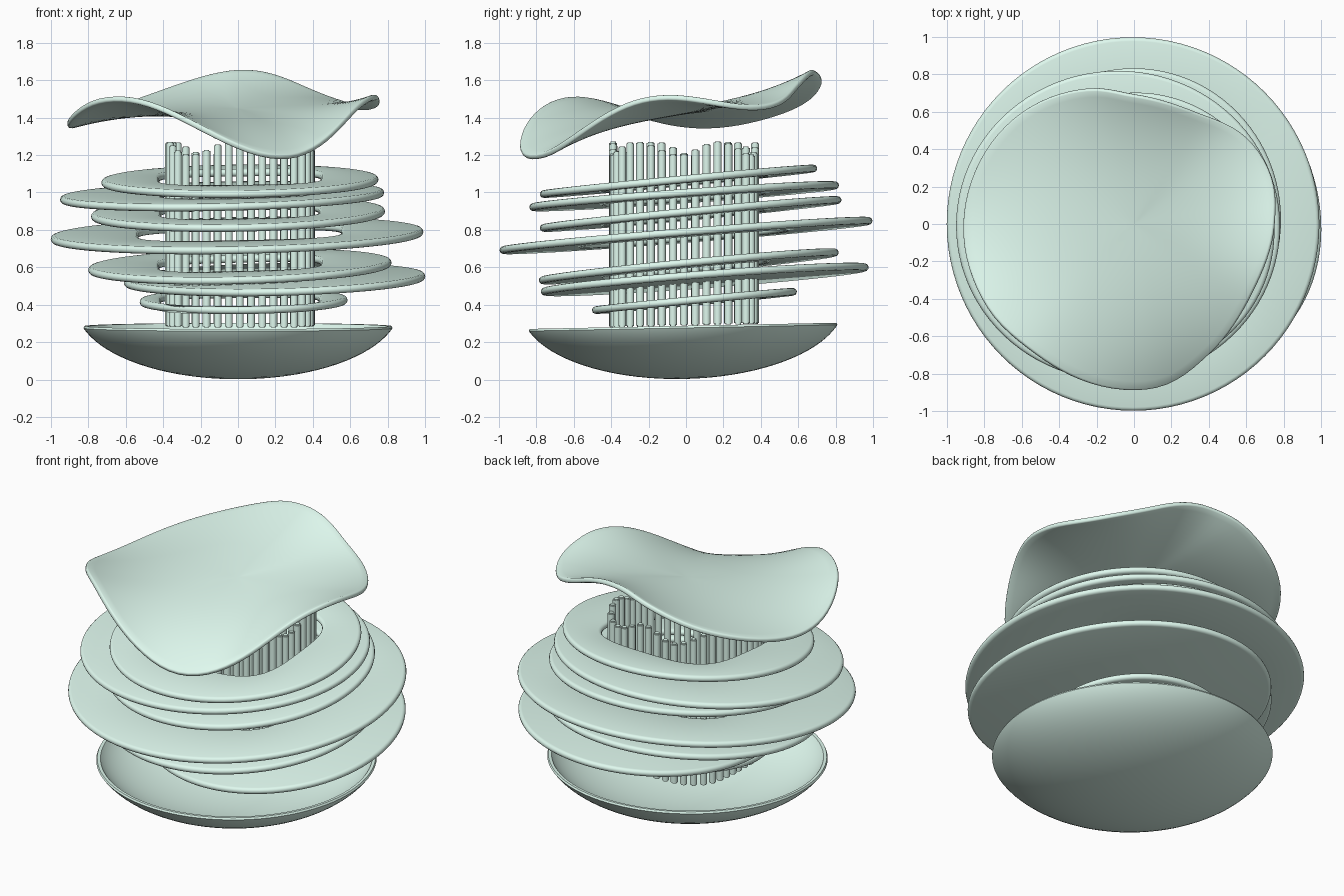
import bpy, bmesh, math
from mathutils import Vector

if "Cube" in bpy.data.objects:
    bpy.data.objects.remove(bpy.data.objects["Cube"])

glaze = bpy.data.materials.new("pale_green")
glaze.diffuse_color = (0.74, 0.95, 0.86, 1)
glaze.use_nodes = True
glaze.node_tree.nodes["Principled BSDF"].inputs["Base Color"].default_value = glaze.diffuse_color


def finish(name, bm, angle=40):
    bmesh.ops.recalc_face_normals(bm, faces=bm.faces[:])
    me = bpy.data.meshes.new(name)
    bm.to_mesh(me)
    bm.free()
    me.materials.append(glaze)
    ob = bpy.data.objects.new(name, me)
    bpy.context.collection.objects.link(ob)
    bpy.ops.object.select_all(action='DESELECT')
    ob.select_set(True)
    bpy.context.view_layer.objects.active = ob
    bpy.ops.object.shade_smooth_by_angle(angle=math.radians(angle))
    return ob


def rounded_square(t, n=3.5):
    """Radius factor of a rounded square outline at angle t."""
    return (abs(math.cos(t))**n + abs(math.sin(t))**n) ** (-1 / n)


def loft(name, rows, closed, seg=96):
    """Skin rows of (radius function of angle, z); a radius of None is a pole."""
    bm = bmesh.new()
    loops = []
    for radius, z in rows:
        if radius is None:
            loops.append([bm.verts.new((0, 0, z))] * seg)
            continue
        ring = []
        for i in range(seg):
            t = 2 * math.pi * i / seg
            x, y = radius(t)
            ring.append(bm.verts.new((x, y, z)))
        loops.append(ring)
    for k in range(len(loops) if closed else len(loops) - 1):
        a, b = loops[k], loops[(k + 1) % len(loops)]
        for i in range(seg):
            j = (i + 1) % seg
            f = list(dict.fromkeys([a[i], a[j], b[j], b[i]]))
            if len(f) > 2:
                bm.faces.new(f)
    return finish(name, bm)


def circle(r):
    return (lambda t: (r * math.cos(t), r * math.sin(t))) if r > 1e-6 else None


def periodic(table, deg):
    """Smooth periodic interpolation of (angle, value) pairs."""
    n = len(table)
    deg = (deg - table[0][0]) % 360 + table[0][0]

    def at(i):
        return table[i % n][0] + 360 * (i // n), table[i % n][1]
    for i in range(n):
        (a0, v0), (a1, v1), (a2, v2), (a3, v3) = (at(i + d) for d in (-1, 0, 1, 2))
        if a1 <= deg <= a2:
            h, t = a2 - a1, (deg - a1) / (a2 - a1)
            m1, m2 = (v2 - v0) / (a2 - a0) * h, (v3 - v1) / (a3 - a1) * h
            return ((2*t**3 - 3*t*t + 1) * v1 + (t**3 - 2*t*t + t) * m1
                    + (3*t*t - 2*t**3) * v2 + (t**3 - t*t) * m2)


# Shallow bowl base, slightly tilted up at the back
R, H, T = 0.825, 0.275, 0.025
rs = [R * math.sin(math.pi / 2 * i / 20) for i in range(21)]
outer = [(r, 0.38 * (1 - math.sqrt(1 - (r / 0.86)**2))) for r in rs]
inner = [(r * 0.97, z * (H - T + 0.01) / H + T) for r, z in reversed(outer)]
prof = outer + [(R * 0.993, H + 0.009)] + inner
bowl = loft("base_bowl", [(circle(r), z) for r, z in prof], False)
bowl.location = (0, -0.01, 0.003)
bowl.rotation_euler = (0.02, 0, 0)

# Tilted rings: x, y, z, radii, direction of first radius, hole, x slope, y slope
rings = [
    (0.01, -0.04, 1.060, 0.74, 0.745, 0, 0.43, 0.012, 0.095),
    (-0.085, -0.01, 0.980, 0.865, 0.83, 0, 0.42, 0.022, 0.072),
    (0.00, 0.025, 0.885, 0.785, 0.81, 0, 0.42, 0.018, 0.095),
    (-0.005, 0.00, 0.770, 0.995, 1.00, 0, 0.54, 0.020, 0.080),
    (0.01, 0.015, 0.605, 0.81, 0.805, 0, 0.43, 0.025, 0.095),
    (0.195, 0.10, 0.535, 0.91, 0.77, 119, 0, 0.035, 0.080),
    (0.03, 0.045, 0.420, 0.555, 0.55, 0, 0.42, 0.010, 0.093),
]
e = 0.020
for k, (x, y, z, ra, rb, turn, hole, sx, sy) in enumerate(rings):
    def rim(inset, ra=ra, rb=rb, turn=math.radians(turn)):
        def point(t):
            px, py = (ra - inset) * math.cos(t), (rb - inset) * math.sin(t)
            return (px * math.cos(turn) - py * math.sin(turn),
                    px * math.sin(turn) + py * math.cos(turn))
        return point

    def opening(grow, x=x, y=y, hole=hole):
        def point(t):
            r = (hole + grow) * rounded_square(t)
            return r * math.cos(t) - x + 0.01, r * math.sin(t) - y - 0.01
        return point
    arc = [math.radians(a) for a in range(-90, 91, 30)]
    rows = [(rim(e - e * math.cos(a)), e * math.sin(a)) for a in arc]
    if hole:
        rows += [(opening(e - e * math.cos(a)), e * math.sin(a)) for a in reversed(arc)]
    else:
        rows = [(None, -e)] + rows + [(None, e)]
    ring = loft(f"ring_{k + 1}", rows, bool(hole))
    ring.location = (x, y, z)
    ring.rotation_euler = (math.atan(sy), -math.atan(sx), 0)

# Thin rods standing on a rounded-square outline, tops rising and falling
dense = []
for i in range(2001):
    t = 2 * math.pi * i / 2000
    r = 0.38 * rounded_square(t)
    dense.append(Vector((r * math.cos(t) + 0.01, r * math.sin(t) - 0.01, 0)))
total = sum((b - a).length for a, b in zip(dense, dense[1:]))
count, run, idx = 44, 0.0, 0
for a, b in zip(dense, dense[1:]):
    if idx < count and run >= idx * total / count - 1e-4:
        bottom = 0.288 + 0.025 * a.y
        top = 1.237 + 0.035 * math.sin(6 * math.atan2(a.y, a.x) - math.radians(54))
        rod = bmesh.new()
        bmesh.ops.create_cone(rod, cap_ends=True, segments=14, radius1=0.021,
                              radius2=0.021, depth=top - bottom)
        caps = [ed for ed in rod.edges if abs(ed.verts[0].co.z - ed.verts[1].co.z) < 1e-4]
        bmesh.ops.bevel(rod, geom=caps, offset=0.006, segments=2, affect='EDGES')
        ob = finish(f"rod_{idx + 1}", rod)
        ob.location = (a.x, a.y, (top + bottom) / 2)
        idx += 1
    run += (b - a).length

# Wavy canopy sheet: rim radius and rim height by angle, smooth inside
radius = [(0, .75), (18, .775), (38, .755), (62, .68), (90, .69), (108, .76),
          (142, .86), (180, .91), (210, .90), (232, .87), (263, .885),
          (280, .875), (300, .80), (330, .73)]
height = [(-10, 1.515), (12, 1.475), (35, 1.455), (62, 1.57), (90, 1.65),
          (128, 1.50), (168, 1.355), (195, 1.41), (225, 1.51), (253, 1.37),
          (282, 1.185), (300, 1.23), (320, 1.385)]
SEG, ROWS = 96, 18
edge = [periodic(height, 360 * i / SEG) for i in range(SEG)]
base = sum(edge) / SEG
waves = []
for n in range(1, 8):
    w = [2 * math.pi * n * i / SEG for i in range(SEG)]
    waves.append((n, sum(h * math.cos(q) for h, q in zip(edge, w)) * 2 / SEG,
                  sum(h * math.sin(q) for h, q in zip(edge, w)) * 2 / SEG))
bm = bmesh.new()
prev = [bm.verts.new((0, 0, base - 0.01))] * SEG
for k in range(1, ROWS + 1):
    f = k / ROWS
    row = []
    for i in range(SEG):
        t = 2 * math.pi * i / SEG
        r = periodic(radius, math.degrees(t)) * f
        z = base - 0.01 * (1 - f * f) + sum(
            f**n * (c * math.cos(n * t) + s * math.sin(n * t)) for n, c, s in waves)
        row.append(bm.verts.new((r * math.cos(t), r * math.sin(t), z)))
    for i in range(SEG):
        j = (i + 1) % SEG
        bm.faces.new(list(dict.fromkeys([prev[i], row[i], row[j], prev[j]])))
    prev = row
sheet = finish("canopy_sheet", bm, 60)
sol = sheet.modifiers.new("thickness", 'SOLIDIFY')
sol.thickness, sol.offset = 0.03, 0
bev = sheet.modifiers.new("soft_rim", 'BEVEL')
bev.width, bev.segments, bev.limit_method = 0.01, 2, 'ANGLE'
bev.angle_limit = math.radians(60)
